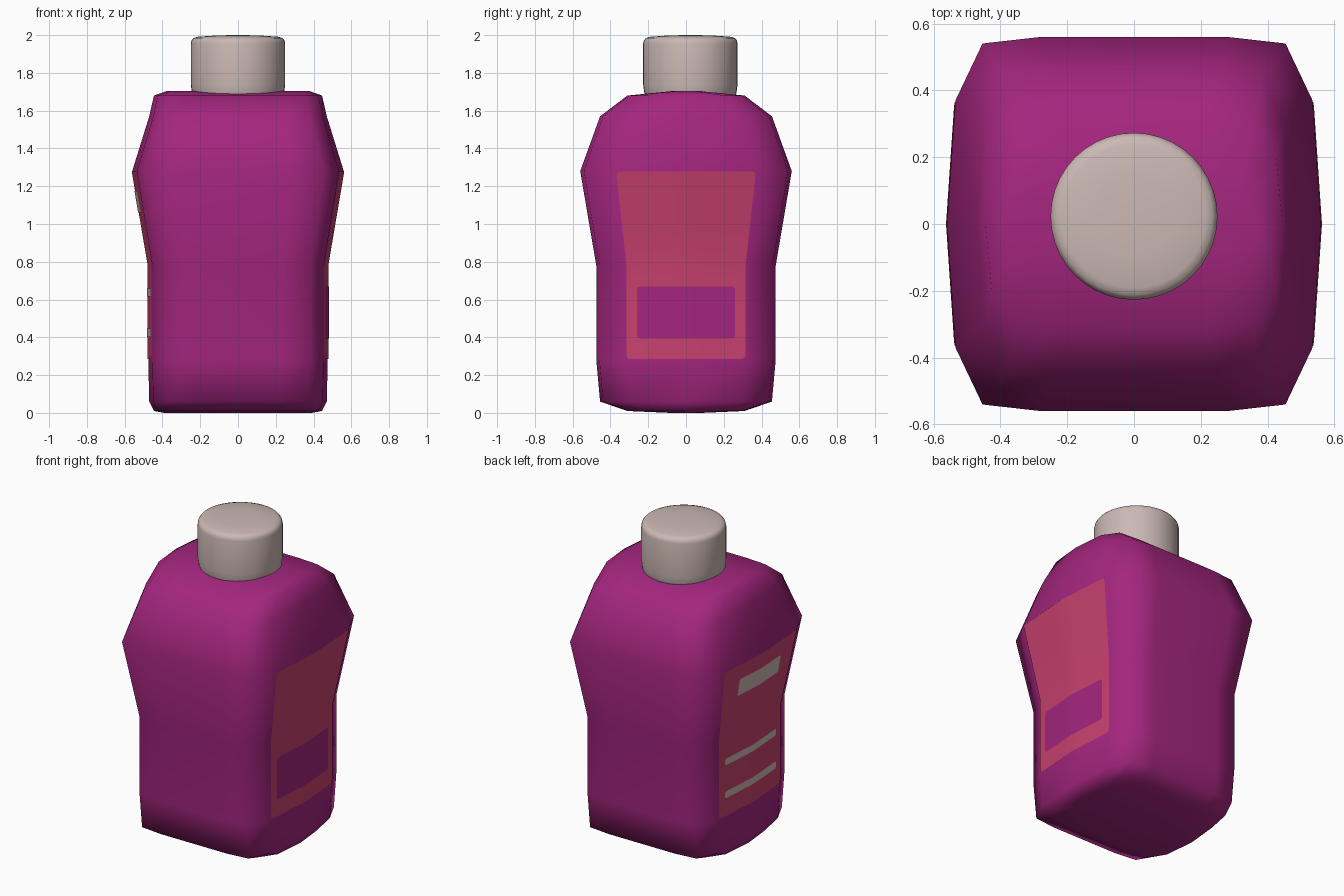
import bpy, bmesh, math
from mathutils import Vector
from mathutils.bvhtree import BVHTree

if "Cube" in bpy.data.objects:
    bpy.data.objects.remove(bpy.data.objects["Cube"])


def material(name, rgb):
    m = bpy.data.materials.new(name)
    m.diffuse_color = (*rgb, 1)
    m.use_nodes = True
    m.node_tree.nodes["Principled BSDF"].inputs["Base Color"].default_value = m.diffuse_color
    return m


PURPLE = material("purple plastic", (0.37, 0.019, 0.21))
PINK = material("pink label", (0.58, 0.053, 0.16))
CREAM = material("pale cap", (0.60, 0.485, 0.455))


def finish(bm, name, mat):
    me = bpy.data.meshes.new(name)
    bm.to_mesh(me)
    ob = bpy.data.objects.new(name, me)
    bpy.context.collection.objects.link(ob)
    me.materials.append(mat)
    for p in me.polygons:
        p.use_smooth = True
    return ob


def loft(rings):
    """Join rings of points with quads and close both ends."""
    bm = bmesh.new()
    rows = [[bm.verts.new(p) for p in r] for r in rings]
    n = len(rows[0])
    for a, b in zip(rows, rows[1:]):
        for i in range(n):
            j = (i + 1) % n
            bm.faces.new((a[i], a[j], b[j], b[i]))
    bm.faces.new(rows[0][::-1])
    bm.faces.new(rows[-1])
    bmesh.ops.recalc_face_normals(bm, faces=bm.faces)
    return bm


# bottle body: rounded-square section, scaled per level (z, half x, half y)
quarter = [(1, 0), (0.955, 0.66), (0.81, 0.965), (0.5, 1)]
half = quarter + [(-x, y) for x, y in quarter[::-1]]
section = half + [(x, -y) for x, y in half[-2:0:-1]]
levels = [(0.0, 0.39, 0.08), (0.01, 0.445, 0.31), (0.06, 0.47, 0.455),
          (0.28, 0.475, 0.475), (0.78, 0.475, 0.475), (1.28, 0.56, 0.56),
          (1.57, 0.47, 0.455), (1.68, 0.445, 0.31), (1.703, 0.38, 0.08)]
bm = loft([[(x * hx, y * hy, z) for x, y in section] for z, hx, hy in levels])
finish(bm, "bottle_body", PURPLE)
surface = BVHTree.FromBMesh(bm)

# cap: lathe profile with rounded rim, slightly off centre
cap = [(0.235, 1.66), (0.245, 1.70), (0.25, 1.74), (0.25, 1.955), (0.246, 1.972),
       (0.236, 1.984), (0.215, 1.991), (0.12, 1.998), (0.03, 2.0)]
angles = [2 * math.pi * i / 40 for i in range(40)]
finish(loft([[(r * math.cos(a), 0.023 + r * math.sin(a), z) for a in angles]
             for r, z in cap]), "cap", CREAM)


def plate(name, side, mat, lo, hi, width, lift, r=0.022):
    """Thin rounded panel laid on the +x or -x side of the body."""
    d = [0, 0.1 * r, 0.4 * r, r]
    zs = [lo + v for v in d] + [hi - v for v in d]
    zs += [z for z in (0.5, 0.78, 1.0) if lo + r < z < hi - r]
    bm = bmesh.new()
    rows = []
    for z in sorted(set(zs)):
        e = min(z - lo, hi - z, r)
        w = width(z) - r + math.sqrt(max(0, r * r - (r - e) ** 2))
        row = []
        for i in range(9):
            y = w * (i / 4 - 1)
            hit = surface.ray_cast(Vector((2 * side, y, z)), Vector((-side, 0, 0)))[0]
            row.append(bm.verts.new((hit.x + side * lift, y, z)))
        rows.append(row)
    for a, b in zip(rows, rows[1:]):
        for i in range(8):
            f = [a[i], a[i + 1], b[i + 1], b[i]]
            bm.faces.new(f if side > 0 else f[::-1])
    finish(bm, name, mat)


def label_width(z):
    return 0.315 + 0.055 * max(0, z - 0.78) / 0.5


# labels on both sides
for side, name in ((1, "right_label"), (-1, "left_label")):
    plate(name, side, PINK, 0.285, 1.279, label_width, 0.003)

# purple panel on the right label
plate("right_panel", 1, PURPLE, 0.395, 0.668, lambda z: 0.26, 0.006, 0.015)

# pale bars on the left label
for name, lo, hi, w in (("left_top_bar", 1.06, 1.175, 0.21),
                        ("left_middle_bar", 0.615, 0.658, 0.26),
                        ("left_lower_bar", 0.402, 0.447, 0.26)):
    plate(name, -1, CREAM, lo, hi, lambda z: w, 0.006, 0.012)
